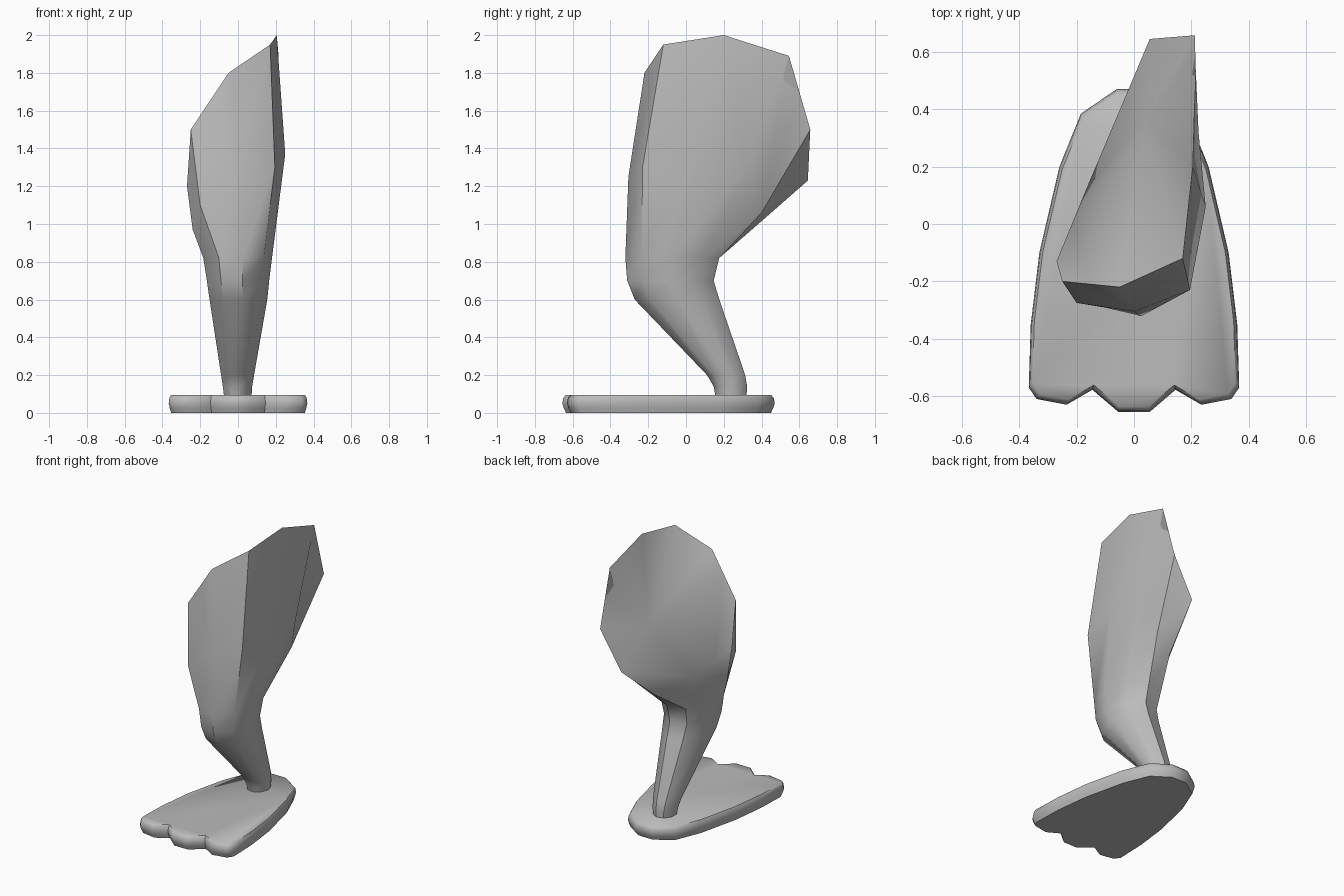
import bpy, bmesh, math
from mathutils import Vector

cube = bpy.data.objects.get("Cube")
if cube:
    bpy.data.objects.remove(cube, do_unlink=True)

grey = bpy.data.materials.new("plain grey")
grey.use_nodes = True
COLOR = (0.5, 0.5, 0.5, 1)
grey.diffuse_color = COLOR
grey.node_tree.nodes["Principled BSDF"].inputs["Base Color"].default_value = COLOR


def finish(bm, name, angle):
    """Turn a bmesh into a shaded, coloured object."""
    bmesh.ops.recalc_face_normals(bm, faces=bm.faces[:])
    mesh = bpy.data.meshes.new(name)
    bm.to_mesh(mesh)
    bm.free()
    mesh.materials.append(grey)
    obj = bpy.data.objects.new(name, mesh)
    bpy.context.collection.objects.link(obj)
    bpy.ops.object.select_all(action="DESELECT")
    obj.select_set(True)
    bpy.context.view_layer.objects.active = obj
    bpy.ops.object.shade_smooth_by_angle(angle=math.radians(angle))
    return obj


def bridge(bm, low, high):
    """Join two rings of equal length with quads."""
    n = len(low)
    for i in range(n):
        j = (i + 1) % n
        bm.faces.new((low[i], low[j], high[j], high[i]))


# Webbed foot: mirrored half outline, rounded rim
half = [(0.055, -0.655), (0.145, -0.578), (0.235, -0.63), (0.34, -0.61),
        (0.367, -0.57), (0.36, -0.35), (0.33, -0.1), (0.26, 0.2),
        (0.185, 0.385), (0.06, 0.47)]
outline = half + [(-x, y) for x, y in reversed(half)]
bm = bmesh.new()
rings = []
for z, s in ((0, 0.965), (0.025, 0.985), (0.05, 1), (0.08, 0.99), (0.095, 0.965)):
    rings.append([bm.verts.new((x * s, -0.1 + (y + 0.1) * s, z)) for x, y in outline])
for low, high in zip(rings, rings[1:]):
    bridge(bm, low, high)
bm.faces.new(rings[0])
bm.faces.new(rings[-1])
finish(bm, "webbed_foot", 50)

# Leg: oval rings up the shin, then the flared thigh
SIDES = 9
shin = [  # height, front y, back y, left x, right x
    (0.06, 0.16, 0.32, -0.075, 0.07),
    (0.14, 0.145, 0.325, -0.085, 0.075),
    (0.2, 0.11, 0.315, -0.095, 0.085),
    (0.6, -0.275, 0.18, -0.16, 0.155),
    (0.7, -0.315, 0.15, -0.175, 0.165),
    (0.82, -0.325, 0.18, -0.195, 0.18)]
thigh = [(0.25, 0.06, 1.37), (0.225, 0.32, 1.3), (0.14, 0.40, 1.06),
         (0.0, 0.36, 0.98), (-0.14, 0.12, 0.93), (-0.24, -0.12, 0.97),
         (-0.2, -0.275, 1.1), (0.0, -0.305, 1.25), (0.195, -0.23, 1.3)]
rim = [(0.205, 0.2, 2.0), (0.215, 0.545, 1.89), (0.212, 0.658, 1.5),
       (0.055, 0.645, 1.23), (-0.165, 0.125, 1.06), (-0.27, -0.13, 1.2),
       (-0.25, -0.2, 1.5), (-0.05, -0.22, 1.8), (0.17, -0.12, 1.95)]

bm = bmesh.new()
rings = []
for z, front, back, left, right in shin:
    ring = []
    for i in range(SIDES):
        a = math.tau * i / SIDES
        x = (left + right) / 2 + (right - left) / 2 * math.cos(a)
        y = (front + back) / 2 + (back - front) / 2 * math.sin(a)
        ring.append(bm.verts.new((x, y, z)))
    rings.append(ring)
for points in (thigh, rim):
    rings.append([bm.verts.new(p) for p in points])
for low, high in zip(rings, rings[1:]):
    bridge(bm, low, high)
bm.faces.new(rings[0])

# Hip cut: fan around a sunken point, with two raised corner flaps
side, corner, back_r, back, back_l, left, front_l, front, front_r = rings[-1]
centre = bm.verts.new((0.04, 0.365, 1.465))


def split(a, b):
    """Add a vertex halfway along a rim edge."""
    edge = bm.edges.get((a, b))
    return bmesh.utils.edge_split(edge, a, 0.5)[1]


top_mid = split(side, corner)
rear_mid = split(corner, back_r)
low_mid = split(back_l, left)
high_mid = split(front_l, front)
bm.faces.new((top_mid, corner, rear_mid, centre))
bm.faces.new((high_mid, front_l, left, low_mid))
fan = [rear_mid, back_r, back, back_l, low_mid, high_mid, front, front_r, side, top_mid]
for a, b in zip(fan, fan[1:]):
    bm.faces.new((a, b, centre))
finish(bm, "leg", 40)
